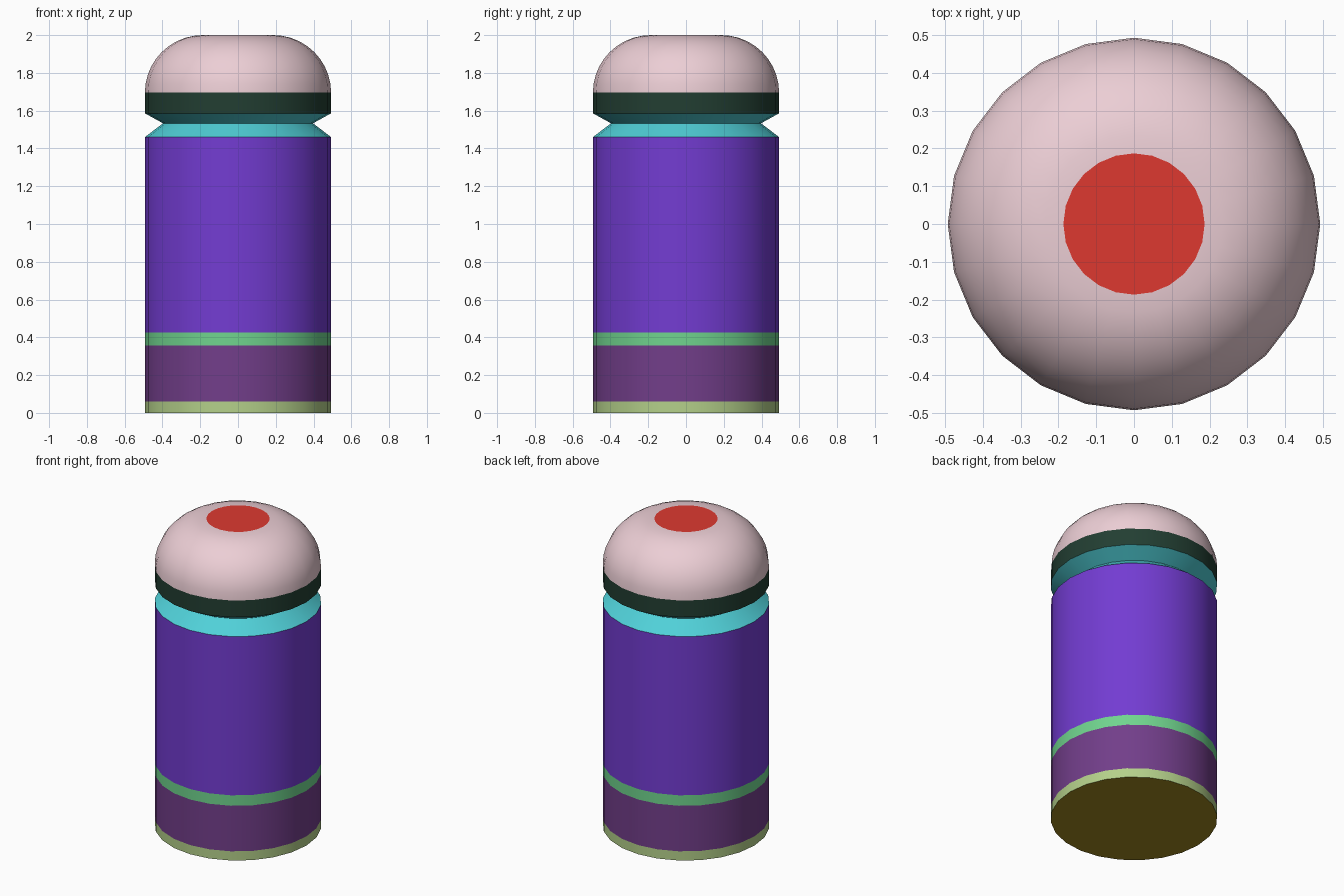
import bpy, bmesh, math

if "Cube" in bpy.data.objects:
    bpy.data.objects.remove(bpy.data.objects["Cube"])

SIDES = 24
R = 0.493        # body radius
R_TOP = 0.187    # flat crown radius
R_NECK = 0.397   # bottom of the neck groove
Z_DOME = 1.695


def material(name, rgb):
    mat = bpy.data.materials.new(name)
    lin = [((c / 255 + 0.055) / 1.055) ** 2.4 for c in rgb]
    mat.diffuse_color = (*lin, 1)
    mat.use_nodes = True
    mat.node_tree.nodes["Principled BSDF"].inputs["Base Color"].default_value = mat.diffuse_color
    return mat


def finish(name, bm, rgb):
    mesh = bpy.data.meshes.new(name)
    bm.to_mesh(mesh)
    bm.free()
    obj = bpy.data.objects.new(name, mesh)
    bpy.context.collection.objects.link(obj)
    mesh.materials.append(material(name, rgb))
    bpy.ops.object.select_all(action='DESELECT')
    obj.select_set(True)
    bpy.context.view_layer.objects.active = obj
    bpy.ops.object.shade_smooth_by_angle(angle=math.radians(30))


def ring(bm, r, z):
    return [bm.verts.new((r * math.cos(a), r * math.sin(a), z))
            for a in (math.tau * i / SIDES for i in range(SIDES))]


def lathe(name, profile, rgb):
    """Revolve (radius, height) points, listed bottom to top."""
    bm = bmesh.new()
    rings = [ring(bm, r, z) for r, z in profile]
    for low, high in zip(rings, rings[1:]):
        for i in range(SIDES):
            j = (i + 1) % SIDES
            bm.faces.new((low[i], low[j], high[j], high[i]))
    finish(name, bm, rgb)


def disc(name, r, z, rgb, down=False):
    bm = bmesh.new()
    verts = ring(bm, r, z)
    bm.faces.new(verts[::-1] if down else verts)
    finish(name, bm, rgb)


# straight bands of the body
for name, z0, z1, rgb in (
        ("base_rim", 0.0, 0.06, (180, 208, 138)),
        ("lower_band", 0.06, 0.357, (114, 62, 138)),
        ("body_stripe", 0.357, 0.425, (112, 212, 142)),
        ("main_body", 0.425, 1.46, (115, 60, 210)),
        ("collar", 1.586, Z_DOME, (34, 62, 50))):
    lathe(name, [(R, z0), (R, z1)], rgb)

# V-shaped neck groove
lathe("neck_groove", [(R, 1.46), (R_NECK, 1.533), (R, 1.586)], (80, 208, 216))

# rounded dome ending in the flat crown
STEPS = 10
dome = []
for k in range(STEPS + 1):
    a = math.pi / 2 * k / STEPS
    dome.append((R_TOP + (R - R_TOP) * math.cos(a),
                 Z_DOME + (2.0 - Z_DOME) * math.sin(a)))
lathe("dome", dome, (236, 206, 213))

# end faces
disc("crown_disc", R_TOP, 2.0, (222, 57, 48))
disc("base_disc", R, 0.0, (160, 136, 32), down=True)
